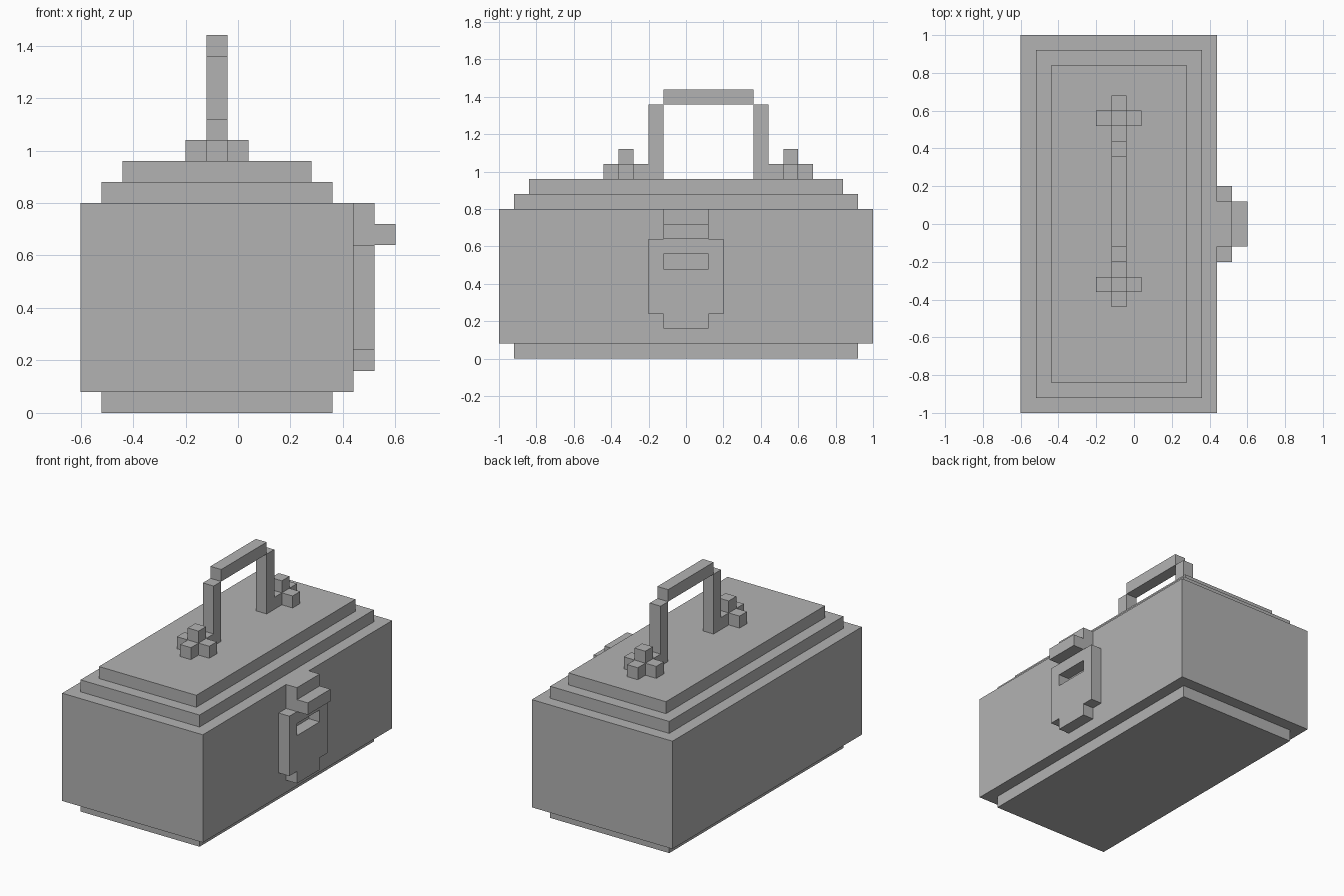
import bpy, bmesh
from mathutils import Vector

U = 0.08  # one building block

old = bpy.data.objects.get("Cube")
if old:
    bpy.data.objects.remove(old, do_unlink=True)

grey = bpy.data.materials.new("plain grey")
grey.use_nodes = True
colour = (0.448, 0.448, 0.448, 1)
grey.diffuse_color = colour
grey.node_tree.nodes["Principled BSDF"].inputs["Base Color"].default_value = colour


def prism(name, outline, direction):
    """Extrude a flat outline along a direction into a solid."""
    bm = bmesh.new()
    face = bm.faces.new([bm.verts.new(p) for p in outline])
    result = bmesh.ops.extrude_face_region(bm, geom=[face], use_keep_orig=True)
    moved = [v for v in result["geom"] if isinstance(v, bmesh.types.BMVert)]
    bmesh.ops.translate(bm, verts=moved, vec=Vector(direction))
    bmesh.ops.recalc_face_normals(bm, faces=bm.faces)
    mesh = bpy.data.meshes.new(name)
    bm.to_mesh(mesh)
    bm.free()
    mesh.materials.append(grey)
    obj = bpy.data.objects.new(name, mesh)
    bpy.context.collection.objects.link(obj)
    return obj


def box(name, x, y, z):
    """Block between the given (low, high) limits."""
    corners = [(x[0], y[0], z[0]), (x[1], y[0], z[0]),
               (x[1], y[1], z[0]), (x[0], y[1], z[0])]
    return prism(name, corners, (0, 0, z[1] - z[0]))


# Case: wide body with a recessed base and two lid steps
MID = -U  # centre line of the case
for name, half_x, half_y, low, high in [
        ("base", 0.44, 0.92, 0, 0.08),
        ("body", 0.52, 1.0, 0.08, 0.8),
        ("lower_lid_step", 0.44, 0.92, 0.8, 0.88),
        ("upper_lid_step", 0.36, 0.84, 0.88, 0.96)]:
    box(name, (MID - half_x, MID + half_x), (-half_y, half_y), (low, high))

# Carrying handle: grip and two posts with cross-shaped mounts
LID, CENTRE = 0.96, 0.12
strip = (MID - U / 2, MID + U / 2)
box("handle_grip", strip, (CENTRE - 3 * U, CENTRE + 3 * U), (1.36, 1.44))
for side, sign in (("front", -1), ("back", 1)):
    post_y = CENTRE + sign * 3.5 * U
    box(side + "_handle_post", strip, (post_y - U / 2, post_y + U / 2), (LID, 1.36))

    mount_y = CENTRE + sign * 5.5 * U
    arm = [(0.5, 0.5), (0.5, 1.5), (-0.5, 1.5)]
    cross = []
    for turn in range(4):
        cross += arm
        arm = [(-b, a) for a, b in arm]
    prism(side + "_mount_cross",
          [(MID + a * U, mount_y + b * U, LID) for a, b in cross], (0, 0, U))
    box(side + "_mount_stud", strip, (mount_y - U / 2, mount_y + U / 2),
        (LID + U, LID + 2 * U))

# Latch: stepped plate with a window, and a tab above it
FACE = 0.44
half = [(0.12, 0.16), (0.12, 0.24), (0.2, 0.24), (0.2, 0.64), (0.12, 0.64), (0.12, 0.8)]
plate = half + [(-y, z) for y, z in reversed(half)]
latch = prism("latch_plate", [(FACE, y, z) for y, z in plate], (U, 0, 0))

cutter = box("window_cutter", (FACE - U, FACE + 2 * U), (-0.12, 0.12), (0.48, 0.56))
cutter.hide_render = True
cut = latch.modifiers.new("window", "BOOLEAN")
cut.operation = "DIFFERENCE"
cut.solver = "EXACT"
cut.object = cutter
bpy.context.view_layer.objects.active = latch
bpy.ops.object.modifier_apply(modifier=cut.name)
bpy.data.objects.remove(cutter, do_unlink=True)

box("latch_tab", (FACE + U, FACE + 2 * U), (-0.12, 0.12), (0.64, 0.72))
